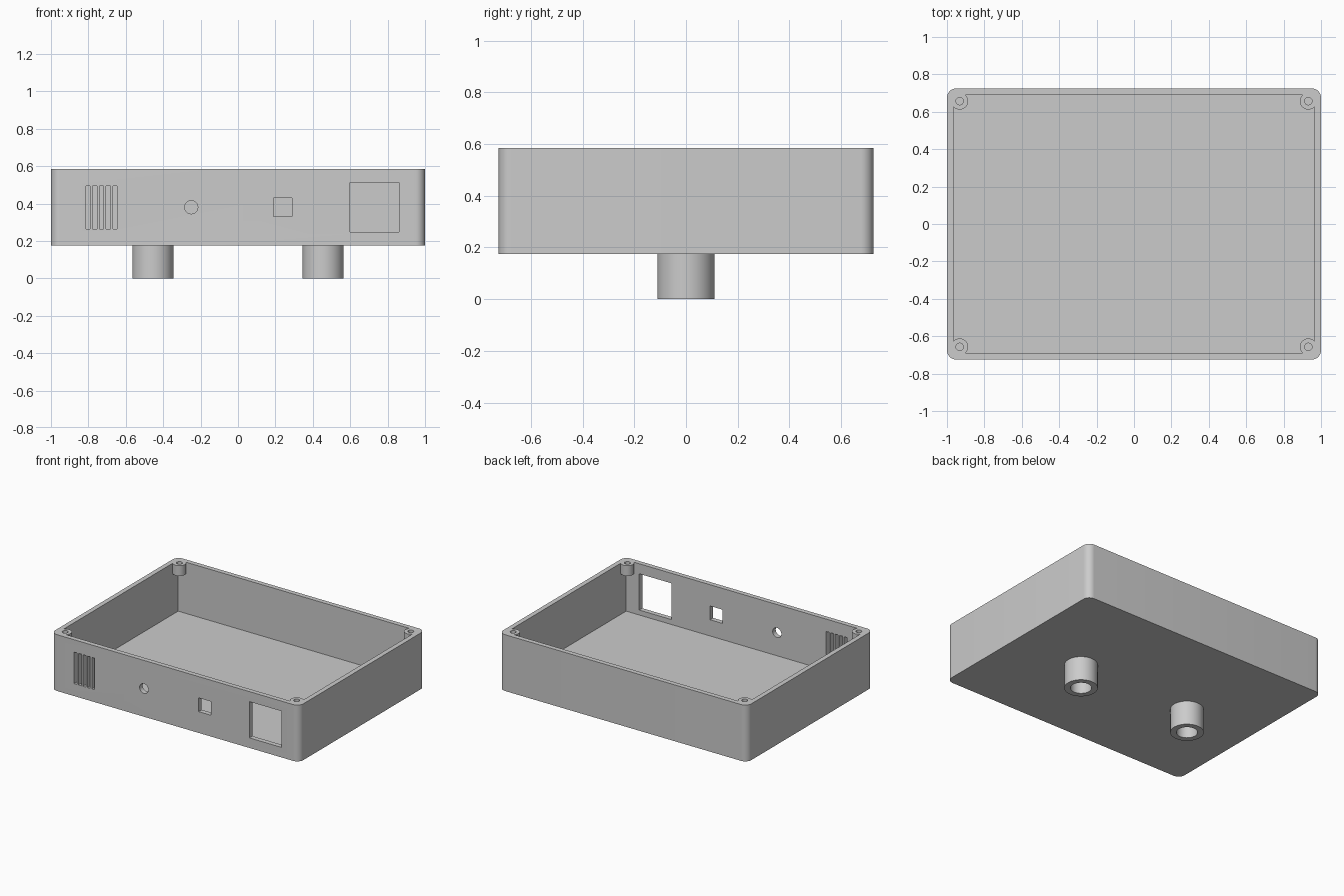
import bpy, bmesh, math
from mathutils import Matrix, Vector

old = bpy.data.objects.get("Cube")
if old:
    bpy.data.objects.remove(old, do_unlink=True)

grey = bpy.data.materials.new("plain grey")
grey.use_nodes = True
grey.diffuse_color = (0.6, 0.6, 0.6, 1)
grey.node_tree.nodes["Principled BSDF"].inputs["Base Color"].default_value = (0.6, 0.6, 0.6, 1)

HALF_X, HALF_Y, BASE, TOP = 1.0, 0.725, 0.175, 0.585
WALL, FLOOR = 0.035, 0.212
CENTRE_Z = 0.38


def box(bm, lo, hi):
    lo, hi = Vector(lo), Vector(hi)
    m = Matrix.Translation((lo + hi) / 2) @ Matrix.Diagonal((*(hi - lo), 1))
    return bmesh.ops.create_cube(bm, size=1, matrix=m)["verts"]


def cylinder(bm, centre, radius, depth, turn=None, sides=48):
    m = Matrix.Translation(centre) @ (turn or Matrix.Identity(4))
    bmesh.ops.create_cone(bm, cap_ends=True, segments=sides, radius1=radius,
                          radius2=radius, depth=depth, matrix=m)


def finish(name, bm, helper=False):
    mesh = bpy.data.meshes.new(name)
    bm.to_mesh(mesh)
    bm.free()
    obj = bpy.data.objects.new(name, mesh)
    bpy.context.collection.objects.link(obj)
    obj.data.materials.append(grey)
    obj.hide_render = helper
    return obj


def combine(target, tool, operation):
    mod = target.modifiers.new(operation.lower(), 'BOOLEAN')
    mod.operation, mod.object, mod.solver = operation, tool, 'EXACT'
    bpy.context.view_layer.objects.active = target
    bpy.ops.object.modifier_apply(modifier=mod.name)
    bpy.data.objects.remove(tool, do_unlink=True)


def smooth(obj):
    bpy.ops.object.select_all(action='DESELECT')
    obj.select_set(True)
    bpy.context.view_layer.objects.active = obj
    bpy.ops.object.shade_smooth_by_angle(angle=math.radians(30))


# Outer case with rounded upright corners
bm = bmesh.new()
box(bm, (-HALF_X, -HALF_Y, BASE), (HALF_X, HALF_Y, TOP))
upright = [e for e in bm.edges if abs(e.verts[0].co.z - e.verts[1].co.z) > 0.1]
bmesh.ops.bevel(bm, geom=upright, offset=0.05, segments=10, profile=0.5, affect='EDGES')
case = finish("case", bm)

# Open cavity
bm = bmesh.new()
box(bm, (WALL - HALF_X, WALL - HALF_Y, FLOOR), (HALF_X - WALL, HALF_Y - WALL, TOP + 0.1))
combine(case, finish("cavity_cutter", bm, True), 'DIFFERENCE')

# Screw posts in the corners, flush with the rim
corners = [(sx * 0.932, sy * 0.657) for sx in (-1, 1) for sy in (-1, 1)]
bm = bmesh.new()
for x, y in corners:
    cylinder(bm, (x, y, TOP - 0.0375), 0.045, 0.075)
combine(case, finish("screw_posts", bm), 'UNION')

# Screw holes and front panel openings
bm = bmesh.new()
for x, y in corners:
    cylinder(bm, (x, y, TOP - 0.03), 0.02, 0.13, sides=32)


def opening(x, half_width, half_height):
    box(bm, (x - half_width, -HALF_Y - 0.05, CENTRE_Z - half_height),
        (x + half_width, -HALF_Y + 0.06, CENTRE_Z + half_height))


for i in range(-2, 3):
    opening(-0.73 + i * 0.036, 0.0115, 0.115)
opening(0.24, 0.05, 0.05)
opening(0.73, 0.13, 0.132)
cylinder(bm, (-0.25, -HALF_Y, CENTRE_Z), 0.035, 0.12, Matrix.Rotation(math.pi / 2, 4, 'X'))
combine(case, finish("opening_cutter", bm, True), 'DIFFERENCE')
smooth(case)

# Hollow round feet
for name, x in (("right_foot", -0.455), ("left_foot", 0.455)):
    bm = bmesh.new()
    cylinder(bm, (x, 0, BASE / 2), 0.11, BASE, sides=64)
    foot = finish(name, bm)
    bm = bmesh.new()
    cylinder(bm, (x, 0, BASE / 2 - 0.01), 0.07, BASE + 0.01, sides=64)
    combine(foot, finish("bore_cutter", bm, True), 'DIFFERENCE')
    smooth(foot)
